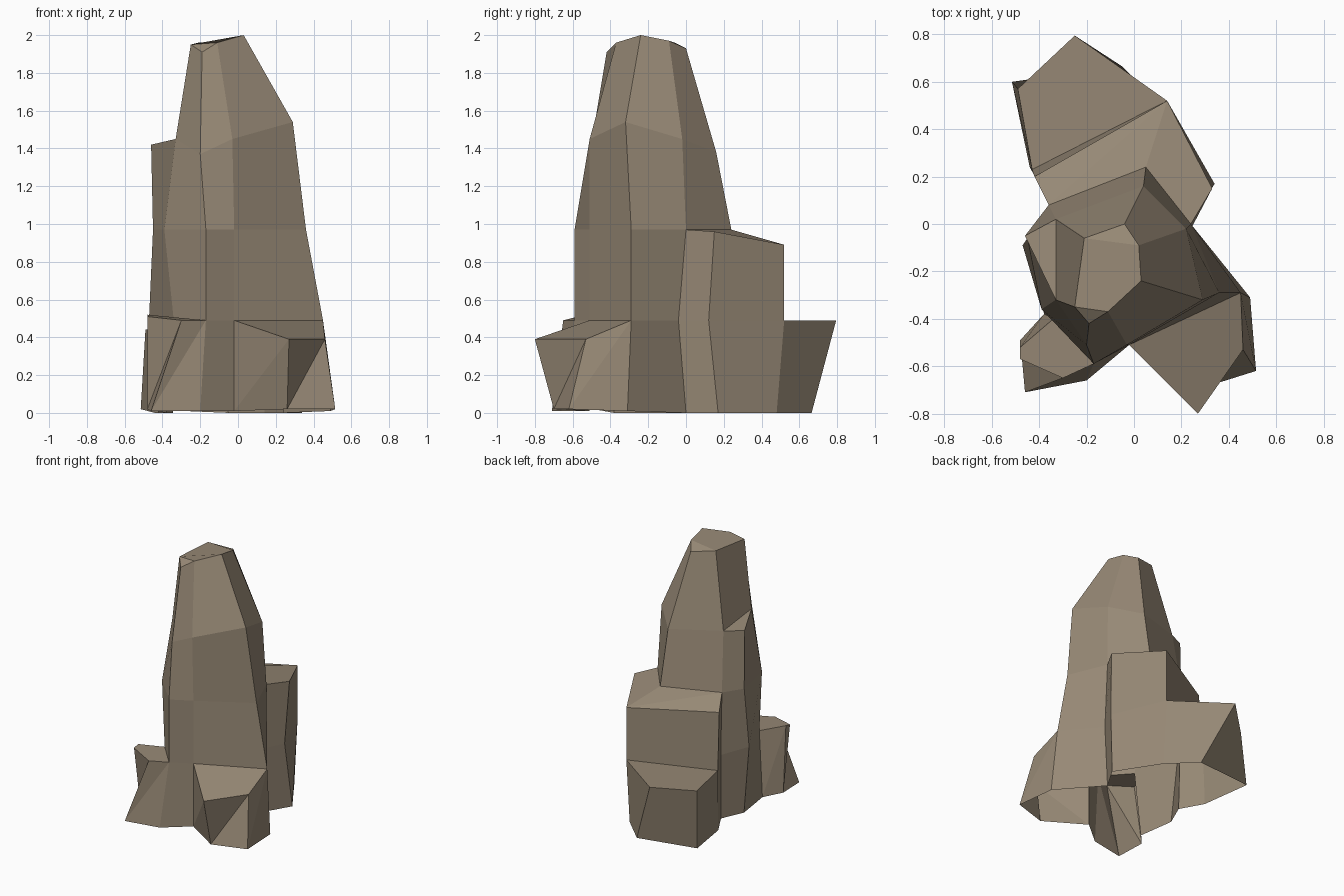
import bpy, bmesh

if "Cube" in bpy.data.objects:
    bpy.data.objects.remove(bpy.data.objects["Cube"])


def build(name, bands, caps=()):
    """Open rock shell: bands are (lower row, upper row, skipped sides, closed, split)."""
    bm = bmesh.new()

    def face(pts):
        bm.faces.new([bm.verts.new(p) for p in pts])

    for lo, hi, skip, closed, split in bands:
        n = len(lo)
        for i in range(n if closed else n - 1):
            if i in skip:
                continue
            j = (i + 1) % n
            if lo[i] == lo[j]:
                face([lo[i], hi[j], hi[i]])
            elif split:
                face([lo[i], lo[j], hi[j]])
                face([lo[i], hi[j], hi[i]])
            else:
                face([lo[i], lo[j], hi[j], hi[i]])
    for c in caps:
        face(c)
    bmesh.ops.remove_doubles(bm, verts=bm.verts, dist=0.001)
    me = bpy.data.meshes.new(name)
    bm.to_mesh(me)
    bm.free()
    ob = bpy.data.objects.new(name, me)
    bpy.context.collection.objects.link(ob)
    mat = bpy.data.materials.get("stone") or bpy.data.materials.new("stone")
    mat.diffuse_color = (0.31, 0.25, 0.18, 1)
    mat.use_nodes = True
    mat.node_tree.nodes["Principled BSDF"].inputs["Base Color"].default_value = mat.diffuse_color
    me.materials.append(mat)
    return ob


# Spire rings, anticlockwise from back-left:
# back-left, left, front-left, front, front-right, right-front, right, back
base = [(-.345, .07, 0), (-.42, -.1, 0), (-.38, -.38, 0), (-.2, -.66, .01),
        (-.02, -.51, .01), (.49, -.31, .01), (.24, 0, 0)]
low = [(-.35, .08, .49), (-.47, -.09, .52), (-.34, -.4, .49), (-.17, -.59, .49),
       (-.02, -.51, .49), (.45, -.29, .49), (.23, -.04, .49)]
waist = [(-.36, .08, .97), (-.45, -.06, .97), (-.39, -.36, .97), (-.17, -.59, .97),
         (-.02, -.51, .97), (.36, -.29, .97), (.24, 0, .97), (.05, .24, .97)]
shoulder = [(-.33, .02, 1.41), (-.46, -.05, 1.42), (-.33, -.32, 1.45), (-.2, -.51, 1.37),
            (-.03, -.51, 1.45), (.29, -.32, 1.54), (.22, -.02, 1.45), (.04, .16, 1.38)]
crown = [(-.21, -.06, 1.96), (-.25, -.35, 1.95), (-.19, -.42, 1.91), (-.11, -.37, 1.96),
         (.03, -.24, 2), (.02, -.09, 1.97), (-.04, 0, 1.93)]
neck = shoulder[:1] + shoulder[2:]

# Main spire with the left ledge; sides covered by blocks are left open
build("spire", [
    (base, low, (2, 4), False, False),
    (low, waist[:7], (), False, False),
    (waist, shoulder, (), True, False),
    (neck, crown, (), True, False),
], [shoulder[:3],
    crown[1:4], [crown[0], crown[1], crown[3], crown[4], crown[5]],
    [crown[0], crown[5], crown[6]]])

# Front right boulder
top = [low[4], (.27, -.8, .39), (.46, -.53, .39), low[5]]
foot = [base[4], (.26, -.7, .02), (.515, -.62, .02), base[5]]
build("front_right_boulder", [(foot, top, (), False, True)], [top])

# Front left boulder, with a pointed toe
heel = (-.48, -.49, .02)
top = [low[2], (-.48, -.52, .52), (-.48, -.57, .51), (-.3, -.65, .49), low[3]]
foot = [base[2], heel, heel, (-.46, -.71, .01), base[3]]
build("front_left_boulder", [(foot, top, (), False, True)], [top])

# Tall back block; its lower back side opens into the low block
top = [waist[6], (.33, .15, .96), (.14, .52, .89), (-.42, .2, .88), waist[0]]
mid = [low[6], (.31, .12, .49), (.14, .52, .49), (-.43, .23, .45), low[0]]
foot = [base[6], (.34, .17, 0), (.14, .48, 0), (-.44, .24, 0), base[0]]
build("tall_back_block", [
    (foot, mid, (2,), False, False), (mid, top, (), False, False),
], [[top[0], top[1], top[2], waist[7]], [waist[7], top[2], top[4]],
    [top[4], top[2], top[3]]])

# Low back block
ltop = [mid[2], (-.25, .795, .49), (-.49, .57, .44), mid[3]]
lfoot = [foot[2], (-.05, .665, 0), (-.515, .6, .02), foot[3]]
build("low_back_block", [(lfoot, ltop, (), False, False)], [ltop])
